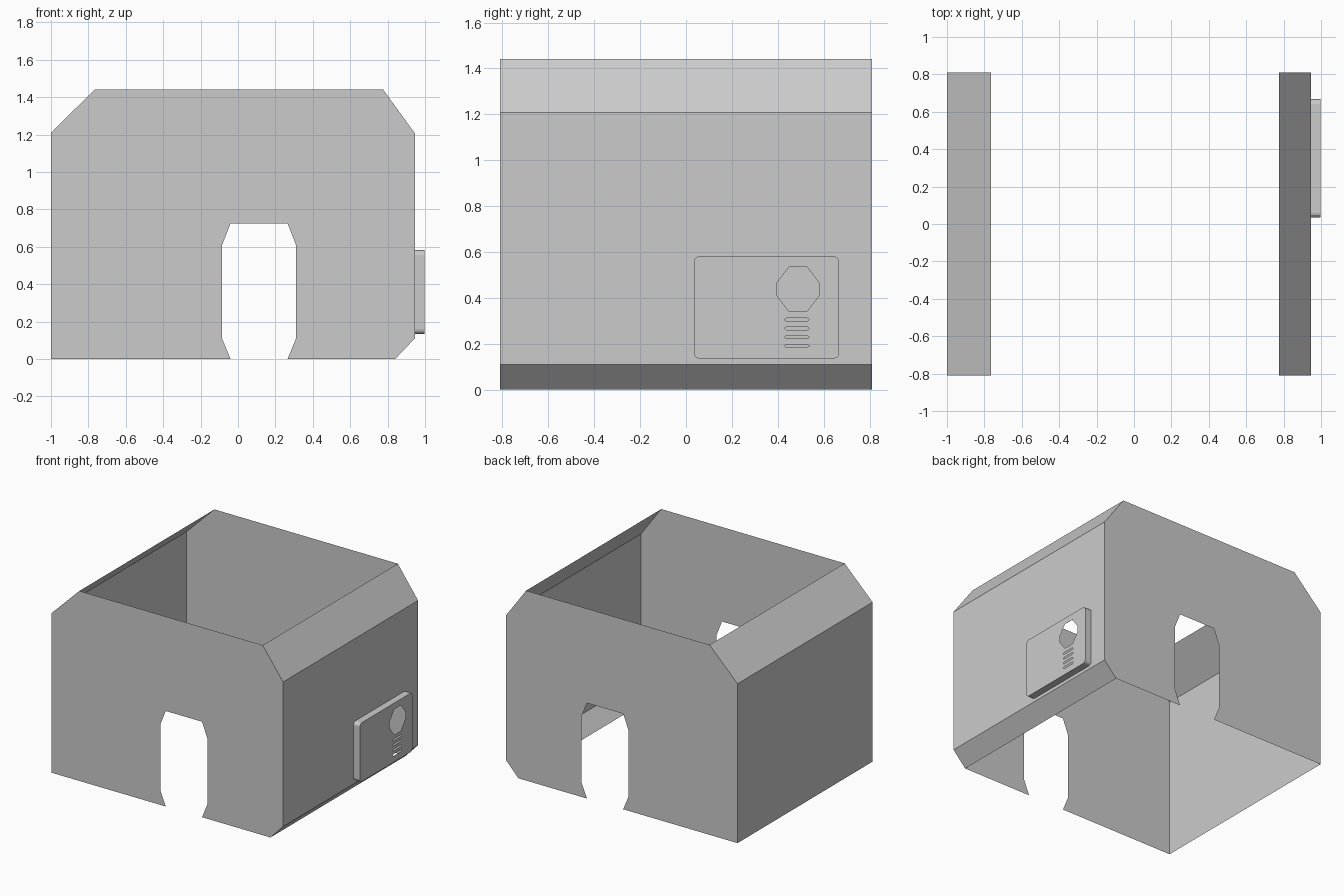
import bpy, bmesh, math
from mathutils import Vector

if "Cube" in bpy.data.objects:
    bpy.data.objects.remove(bpy.data.objects["Cube"])

HALF_Y = 0.81
WALL_X, PANEL_X = 0.945, 0.998


def make_object(name, bm):
    bmesh.ops.remove_doubles(bm, verts=bm.verts[:], dist=1e-5)
    bmesh.ops.recalc_face_normals(bm, faces=bm.faces[:])
    mesh = bpy.data.meshes.new(name)
    bm.to_mesh(mesh)
    bm.free()
    obj = bpy.data.objects.new(name, mesh)
    bpy.context.collection.objects.link(obj)
    return obj


def fill_with_holes(bm, loops, x):
    """Fill a (y, z) outline with holes on the plane at x."""
    edges = []
    for loop in loops:
        vs = [bm.verts.new((x, y, z)) for y, z in loop]
        edges += [bm.edges.new((vs[i - 1], vs[i])) for i in range(len(vs))]
    bmesh.ops.triangle_fill(bm, edges=edges, use_beauty=True, normal=(1, 0, 0))


def rounded_rect(y0, y1, z0, z1, r, steps=3):
    pts = []
    for k, (cy, cz) in enumerate([(y1 - r, z1 - r), (y0 + r, z1 - r),
                                  (y0 + r, z0 + r), (y1 - r, z0 + r)]):
        for i in range(steps + 1):
            a = math.pi / 2 * (k + i / steps)
            pts.append((cy + r * math.cos(a), cz + r * math.sin(a)))
    return pts


def clipped_rect(cy, cz, hy, hz, fy, fz):
    """Rectangle with cut corners; fy and fz are the flat half lengths."""
    return [(cy + hy, cz - fz), (cy + hy, cz + fz), (cy + fy, cz + hz), (cy - fy, cz + hz),
            (cy - hy, cz + fz), (cy - hy, cz - fz), (cy - fy, cz - hz), (cy + fy, cz - hz)]


# Shell cross-section, from the left foot over the open top to the right foot
left = [(-1, 0), (-1, 1.21), (-0.765, 1.442)]
right = [(0.775, 1.442), (WALL_X, 1.208), (WALL_X, 0.11), (0.84, 0)]
doorway = [(0.265, 0), (0.31, 0.11), (0.31, 0.61), (0.265, 0.725),
           (-0.04, 0.725), (-0.085, 0.61), (-0.085, 0.11), (-0.04, 0)]
panel_outline = rounded_rect(0.035, 0.667, 0.135, 0.582, 0.025)

bm = bmesh.new()
# Front and back walls with doorways
for y in (-HALF_Y, HALF_Y):
    bm.faces.new([bm.verts.new((x, y, z)) for x, z in left + right + doorway])
# Side walls and slanted strips
for profile in (left, right):
    for (xa, za), (xb, zb) in zip(profile, profile[1:]):
        if xa == xb == WALL_X:
            continue
        bm.faces.new([bm.verts.new(p) for p in ((xa, -HALF_Y, za), (xb, -HALF_Y, zb),
                                                (xb, HALF_Y, zb), (xa, HALF_Y, za))])
# Right wall, open behind the raised panel
wall = [(-HALF_Y, 0.11), (HALF_Y, 0.11), (HALF_Y, 1.208), (-HALF_Y, 1.208)]
fill_with_holes(bm, [wall, panel_outline], WALL_X)
make_object("shell_walls", bm)

# Raised panel with an eight-sided opening and four vent slots
bm = bmesh.new()
holes = [clipped_rect(0.488, 0.438, 0.094, 0.097, 0.039, 0.025)]
for i in range(4):
    holes.append(clipped_rect(0.483, 0.191 + 0.038 * i, 0.052, 0.007, 0.045, 0.002))
fill_with_holes(bm, [panel_outline] + holes, PANEL_X)
for i in range(len(panel_outline)):
    (ya, za), (yb, zb) = panel_outline[i - 1], panel_outline[i]
    bm.faces.new([bm.verts.new(p) for p in ((WALL_X, ya, za), (WALL_X, yb, zb),
                                            (PANEL_X, yb, zb), (PANEL_X, ya, za))])
make_object("vent_panel", bm)
